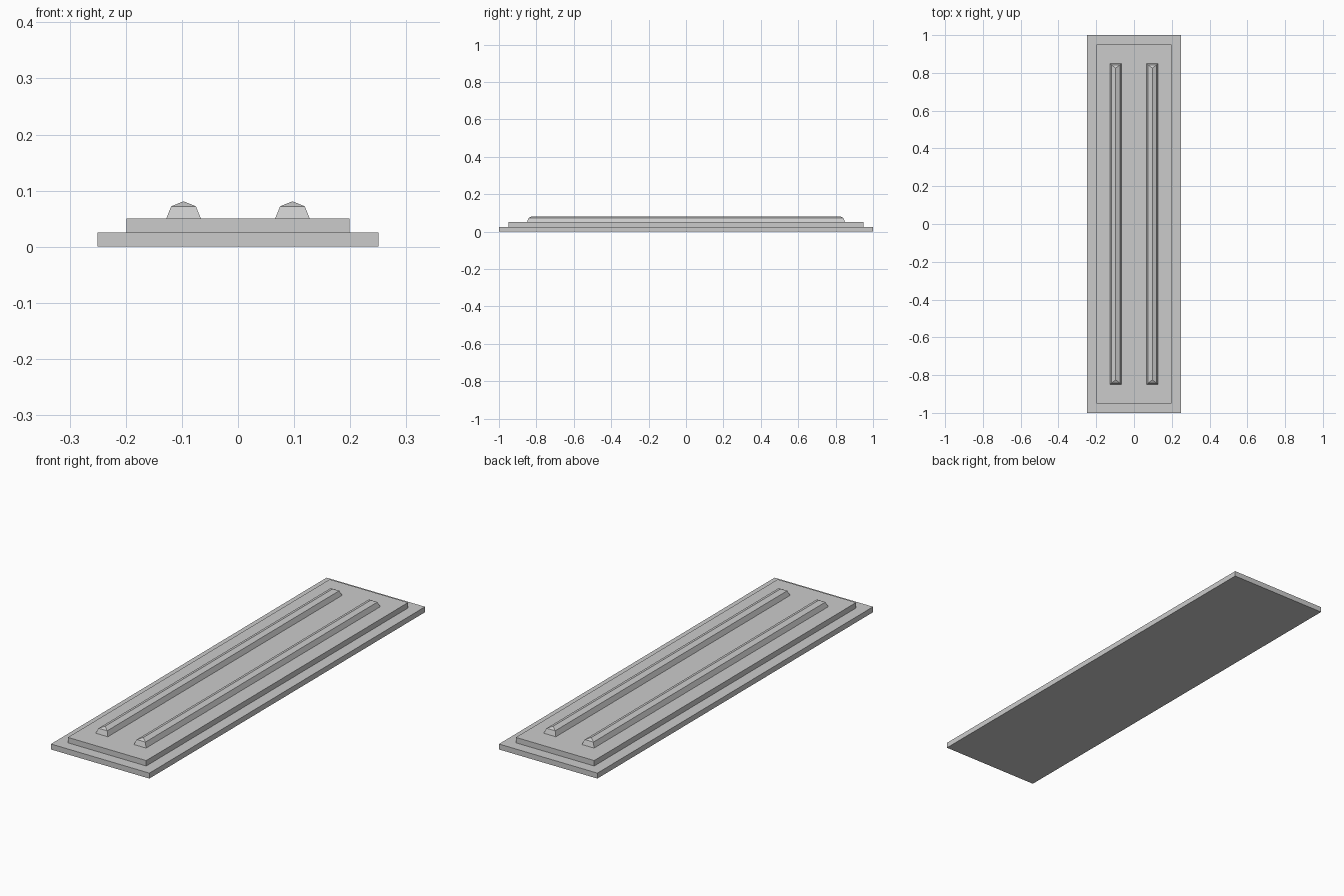
import bpy, bmesh

if "Cube" in bpy.data.objects:
    bpy.data.objects.remove(bpy.data.objects["Cube"])


def make_object(name, bm):
    bmesh.ops.recalc_face_normals(bm, faces=bm.faces)
    mesh = bpy.data.meshes.new(name)
    bm.to_mesh(mesh)
    bm.free()
    obj = bpy.data.objects.new(name, mesh)
    bpy.context.collection.objects.link(obj)
    return obj


def slab(name, half_x, half_y, z0, z1):
    bm = bmesh.new()
    bmesh.ops.create_cube(bm, size=2)
    for v in bm.verts:
        v.co = (v.co.x * half_x, v.co.y * half_y, z1 if v.co.z > 0 else z0)
    return make_object(name, bm)


def rib(name, cx):
    # Stacked rectangles, closed by a hipped ridge
    bm = bmesh.new()
    rings = []
    for hx, hy, z in ((0.031, 0.85, 0.05), (0.022, 0.842, 0.072)):
        rings.append([bm.verts.new((cx + sx * hx, sy * hy, z))
                      for sx, sy in ((-1, -1), (1, -1), (1, 1), (-1, 1))])
    low, mid = rings
    front, back = (bm.verts.new((cx, y, 0.081)) for y in (-0.825, 0.825))
    bm.faces.new(low[::-1])
    for i in range(4):
        j = (i + 1) % 4
        bm.faces.new((low[i], low[j], mid[j], mid[i]))
    bm.faces.new((mid[0], mid[1], front))
    bm.faces.new((mid[1], mid[2], back, front))
    bm.faces.new((mid[2], mid[3], back))
    bm.faces.new((mid[3], mid[0], front, back))
    return make_object(name, bm)


# Stepped base
slab("base_plate", 0.25, 1.0, 0.0, 0.025)
slab("upper_plate", 0.199, 0.95, 0.025, 0.05)

# Two raised ribs
for label, side in (("left", -1), ("right", 1)):
    rib(f"{label}_rib", side * 0.097)
